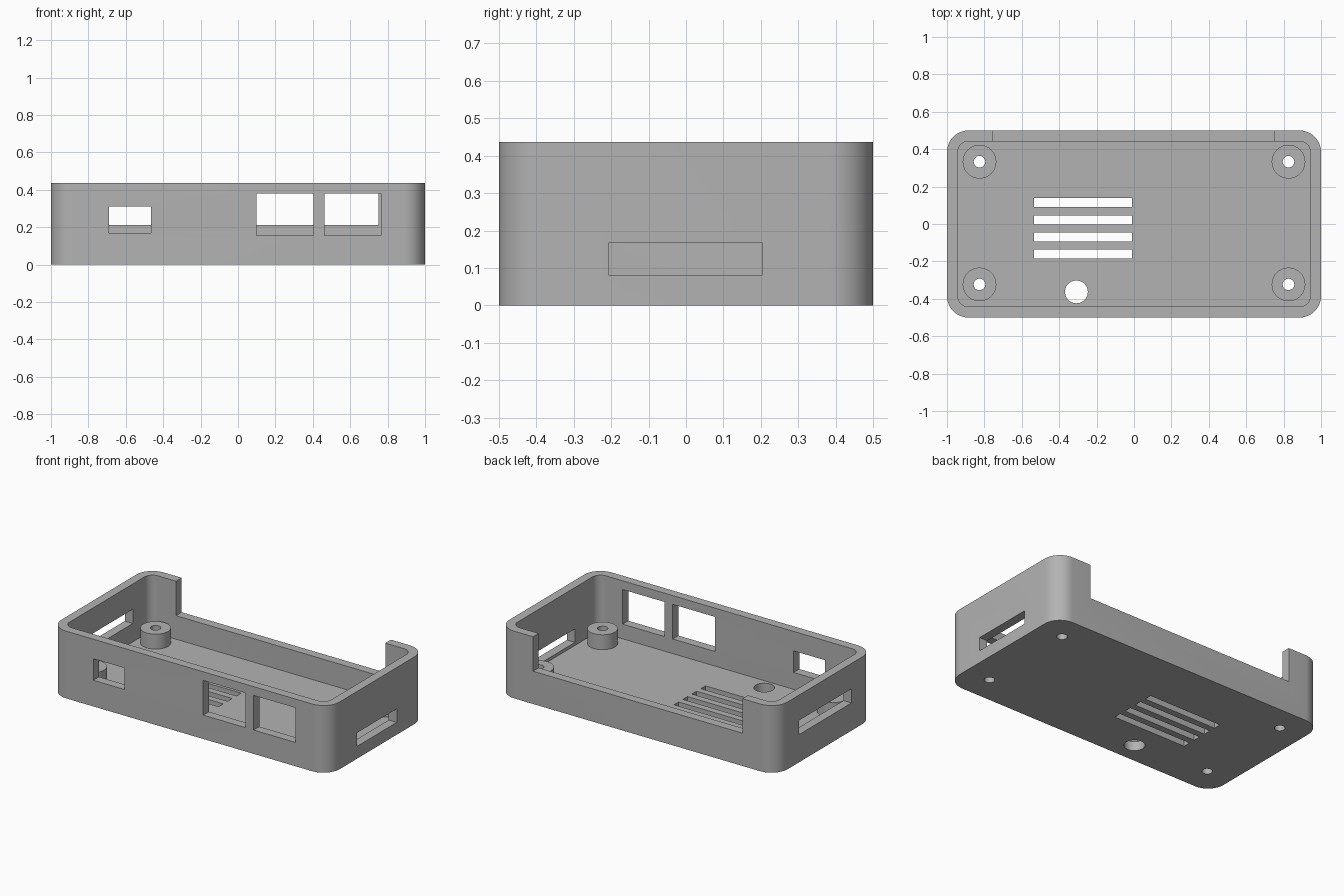
import bpy
import bmesh
from math import cos, sin, pi

if "Cube" in bpy.data.objects:
    bpy.data.objects.remove(bpy.data.objects["Cube"], do_unlink=True)

HEIGHT, FLOOR, WALL = 0.437, 0.06, 0.058
POST_TOP = 0.157

grey = bpy.data.materials.new("plain grey plastic")
grey.use_nodes = True
colour = (0.45, 0.45, 0.45, 1)
grey.diffuse_color = colour
grey.node_tree.nodes["Principled BSDF"].inputs["Base Color"].default_value = colour


def prism(name, outline, z0, z1):
    """Extrude a counter-clockwise outline from z0 up to z1."""
    bm = bmesh.new()
    base = bm.faces.new([bm.verts.new((x, y, z0)) for x, y in outline])
    top = bmesh.ops.extrude_face_region(bm, geom=[base])["geom"]
    for v in top:
        if isinstance(v, bmesh.types.BMVert):
            v.co.z = z1
    bmesh.ops.recalc_face_normals(bm, faces=bm.faces)
    mesh = bpy.data.meshes.new(name)
    bm.to_mesh(mesh)
    bm.free()
    mesh.materials.append(grey)
    obj = bpy.data.objects.new(name, mesh)
    bpy.context.collection.objects.link(obj)
    return obj


def rounded(hx, hy, r, steps=12):
    """Outline of a rectangle with rounded corners."""
    points = []
    for i, (sx, sy) in enumerate([(1, 1), (-1, 1), (-1, -1), (1, -1)]):
        for k in range(steps + 1):
            a = (i + k / steps) * pi / 2
            points.append((sx * (hx - r) + r * cos(a), sy * (hy - r) + r * sin(a)))
    return points


def circle(x, y, r, n=40):
    return [(x + r * cos(2 * pi * k / n), y + r * sin(2 * pi * k / n)) for k in range(n)]


def box(name, x0, x1, y0, y1, z0, z1):
    return prism(name, [(x0, y0), (x1, y0), (x1, y1), (x0, y1)], z0, z1)


def combine(target, tool, operation):
    """Apply one boolean step and discard the tool."""
    mod = target.modifiers.new("step", "BOOLEAN")
    mod.operation, mod.solver, mod.object = operation, "EXACT", tool
    bpy.context.view_layer.objects.active = target
    bpy.ops.object.modifier_apply(modifier=mod.name)
    bpy.data.objects.remove(tool, do_unlink=True)


# Rounded tray with a hollow inside
tray = prism("case_tray", rounded(1, 0.5, 0.115), 0, HEIGHT)
cavity = prism("cavity", rounded(1 - WALL, 0.5 - WALL, 0.057), FLOOR, 1)
combine(tray, cavity, "DIFFERENCE")

# Four screw posts, drilled right through the floor
for x in (-0.826, 0.826):
    for y in (-0.323, 0.333):
        combine(tray, prism("post", circle(x, y, 0.09), FLOOR / 2, POST_TOP), "UNION")
        combine(tray, prism("drill", circle(x, y, 0.031), -1, 1), "DIFFERENCE")

# Front port windows
for x0, x1, z0, z1 in [(-0.69, -0.465, 0.17, 0.31),
                       (0.1, 0.405, 0.155, 0.38),
                       (0.463, 0.765, 0.155, 0.38)]:
    combine(tray, box("window", x0, x1, -0.6, -0.42, z0, z1), "DIFFERENCE")

# Side slots and the open back
combine(tray, box("left_slot", 0.92, 1.1, -0.205, 0.203, 0.08, 0.168), "DIFFERENCE")
combine(tray, box("right_slot", -1.1, -0.92, -0.272, 0.265, 0.18, 0.272), "DIFFERENCE")
combine(tray, box("back_opening", -0.755, 0.75, 0.42, 0.6, 0.213, 1), "DIFFERENCE")

# Floor vents and round hole
for i in range(4):
    y = 0.114 - i * 0.0915
    combine(tray, box("vent", -0.535, -0.01, y - 0.024, y + 0.024, -1, 0.3), "DIFFERENCE")
combine(tray, prism("round_hole", circle(-0.308, -0.363, 0.061), -1, 0.3), "DIFFERENCE")

# Smooth corners with crisp edges
bpy.ops.object.select_all(action="DESELECT")
tray.select_set(True)
bpy.context.view_layer.objects.active = tray
bpy.ops.object.shade_smooth_by_angle(angle=pi / 6)
